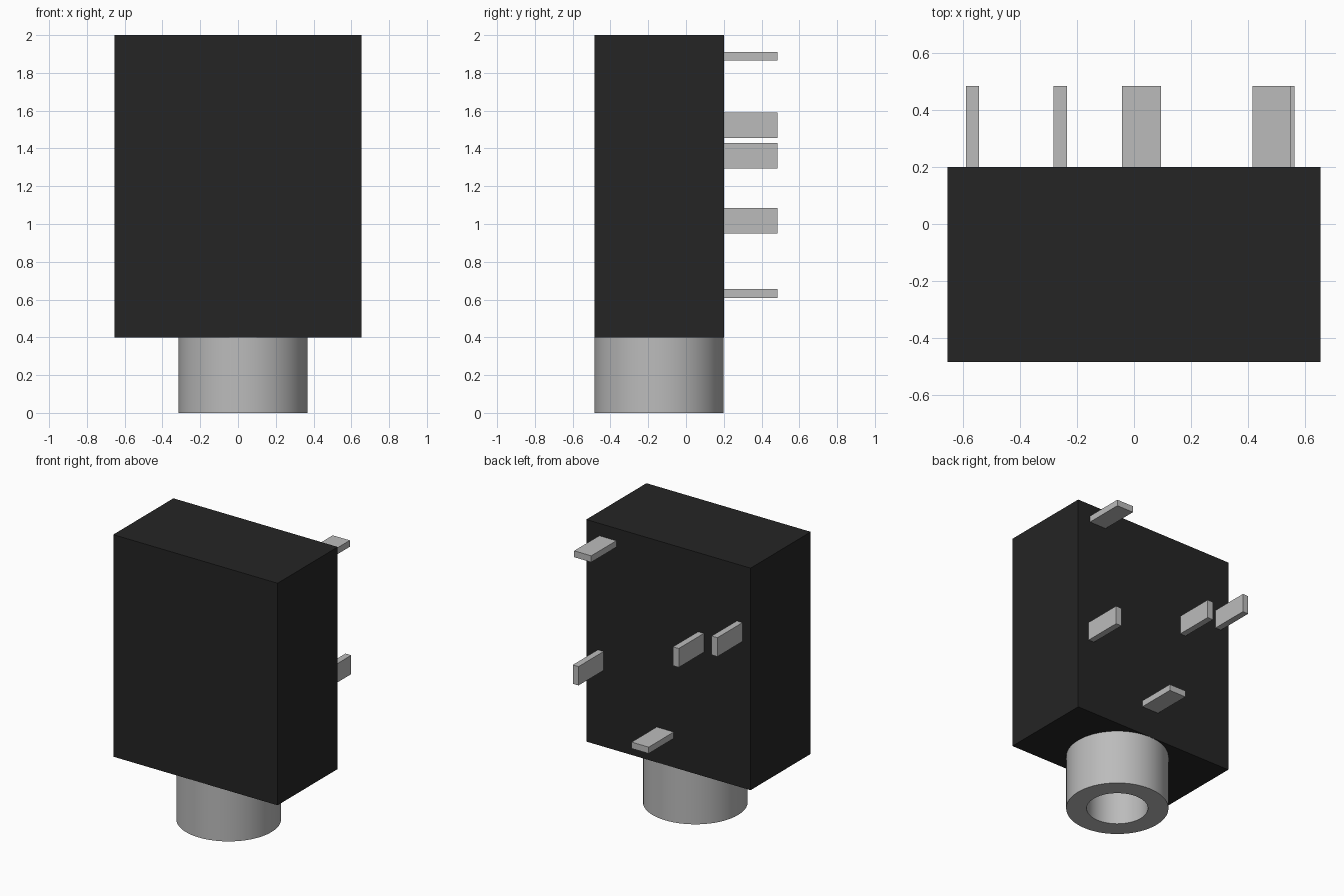
import bpy, bmesh
from math import radians

cube = bpy.data.objects.get("Cube")
if cube:
    bpy.data.objects.remove(cube, do_unlink=True)


def material(name, value):
    mat = bpy.data.materials.new(name)
    mat.use_nodes = True
    color = (value, value, value, 1)
    mat.diffuse_color = color
    mat.node_tree.nodes["Principled BSDF"].inputs["Base Color"].default_value = color
    return mat


black = material("black plastic", 0.018)
metal = material("grey metal", 0.5)


def link(name, bm, mat):
    bmesh.ops.recalc_face_normals(bm, faces=bm.faces)
    mesh = bpy.data.meshes.new(name)
    bm.to_mesh(mesh)
    bm.free()
    mesh.materials.append(mat)
    obj = bpy.data.objects.new(name, mesh)
    bpy.context.collection.objects.link(obj)
    return obj


def box(name, xs, ys, zs, mat):
    bm = bmesh.new()
    bmesh.ops.create_cube(bm, size=1)
    for v in bm.verts:
        for i, (low, high) in enumerate((xs, ys, zs)):
            v.co[i] = high if v.co[i] > 0 else low
    return link(name, bm, mat)


# Housing
BACK, BOTTOM = 0.2, 0.4
box("housing", (-0.655, 0.655), (-0.485, BACK), (BOTTOM, 2), black)

# Hollow socket barrel: a rectangular wall profile spun around the vertical axis
bm = bmesh.new()
outer, inner = 0.342, 0.205
profile = [bm.verts.new(p) for p in
           ((inner, 0, BOTTOM), (inner, 0, 0), (outer, 0, 0), (outer, 0, BOTTOM))]
edges = [bm.edges.new(pair) for pair in zip(profile, profile[1:])]
bmesh.ops.spin(bm, geom=profile + edges, axis=(0, 0, 1), cent=(0, 0, 0),
               angle=radians(360), steps=64)
bmesh.ops.remove_doubles(bm, verts=bm.verts, dist=0.0001)
barrel = link("socket_barrel", bm, metal)
barrel.location = (0.026, -0.143, 0)
bpy.context.view_layer.objects.active = barrel
barrel.select_set(True)
bpy.ops.object.shade_smooth_by_angle(angle=radians(35))

# Solder pins on the back: centre x, centre z, lying flat or upright
LONG, THIN = 0.136, 0.046
pins = {
    "top_pin": (0.484, 1.888, True),
    "bottom_pin": (0.026, 0.632, True),
    "left_pin": (0.54, 1.018, False),
    "inner_right_pin": (-0.259, 1.362, False),
    "outer_right_pin": (-0.567, 1.522, False),
}
for name, (x, z, flat) in pins.items():
    w, h = (LONG, THIN) if flat else (THIN, LONG)
    box(name, (x - w / 2, x + w / 2), (BACK, 0.485), (z - h / 2, z + h / 2), metal)
